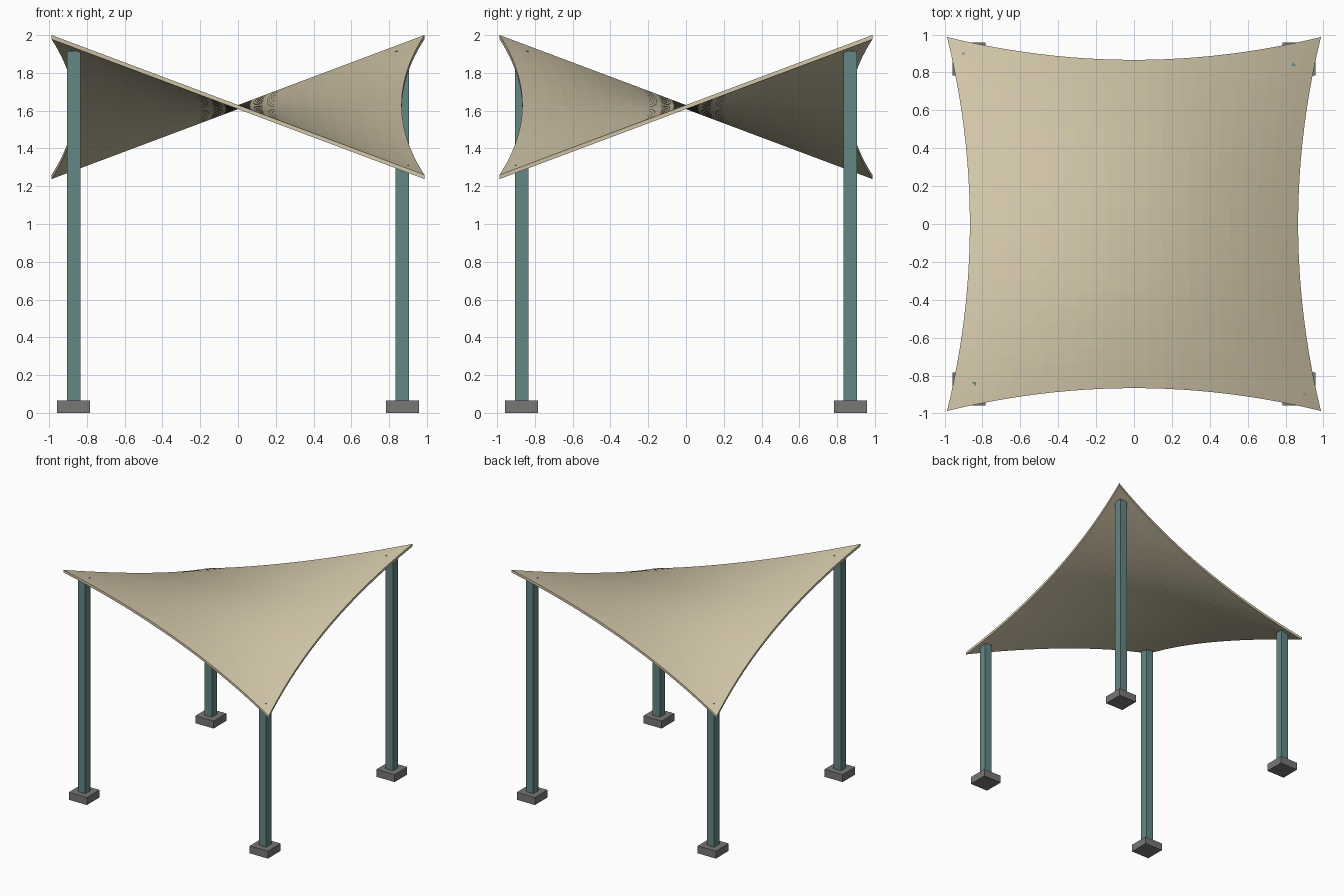
import bpy
import bmesh

if "Cube" in bpy.data.objects:
    bpy.data.objects.remove(bpy.data.objects["Cube"])

HALF = 0.987      # canopy corner distance
BOW = 0.122       # inward curve of the edges
MID, RISE = 1.63, 0.37
THICK = 0.022
SEG = 24


def material(name, rgb):
    m = bpy.data.materials.new(name)
    m.diffuse_color = (*rgb, 1)
    m.use_nodes = True
    m.node_tree.nodes["Principled BSDF"].inputs["Base Color"].default_value = m.diffuse_color
    return m


fabric = material("cream fabric", (0.65, 0.57, 0.40))
steel = material("teal steel", (0.125, 0.245, 0.235))
concrete = material("grey concrete", (0.185, 0.19, 0.178))


def finish(name, bm, mat):
    bmesh.ops.recalc_face_normals(bm, faces=bm.faces)
    mesh = bpy.data.meshes.new(name)
    bm.to_mesh(mesh)
    bm.free()
    mesh.materials.append(mat)
    obj = bpy.data.objects.new(name, mesh)
    bpy.context.collection.objects.link(obj)


def box(name, x, y, z0, z1, width, mat):
    bm = bmesh.new()
    bmesh.ops.create_cube(bm, size=1)
    for v in bm.verts:
        v.co = (x + v.co.x * width, y + v.co.y * width,
                z0 + (v.co.z + 0.5) * (z1 - z0))
    finish(name, bm, mat)


# Saddle canopy: a grid with bowed edges, two opposite corners high
bm = bmesh.new()
bmesh.ops.create_grid(bm, x_segments=SEG, y_segments=SEG, size=1)
for v in bm.verts:
    a, b = v.co.x, v.co.y
    v.co = (HALF * a * (1 - BOW * (1 - b * b)),
            HALF * b * (1 - BOW * (1 - a * a)),
            MID + RISE * a * b)
# Sheet thickness, straight down
extra = bmesh.ops.extrude_face_region(bm, geom=bm.faces[:], use_keep_orig=True)
lower = [g for g in extra["geom"] if isinstance(g, bmesh.types.BMVert)]
bmesh.ops.translate(bm, verts=lower, vec=(0, 0, -THICK))
finish("canopy", bm, fabric)

# Posts and footings at the four corners
for sx, side in ((-1, "left"), (1, "right")):
    for sy, end in ((-1, "front"), (1, "back")):
        x, y = 0.87 * sx, 0.87 * sy
        top = 1.917 if sx * sy > 0 else 1.313
        box(f"footing_{end}_{side}", x, y, 0, 0.065, 0.174, concrete)
        box(f"post_{end}_{side}", x, y, 0.065, top, 0.07, steel)
